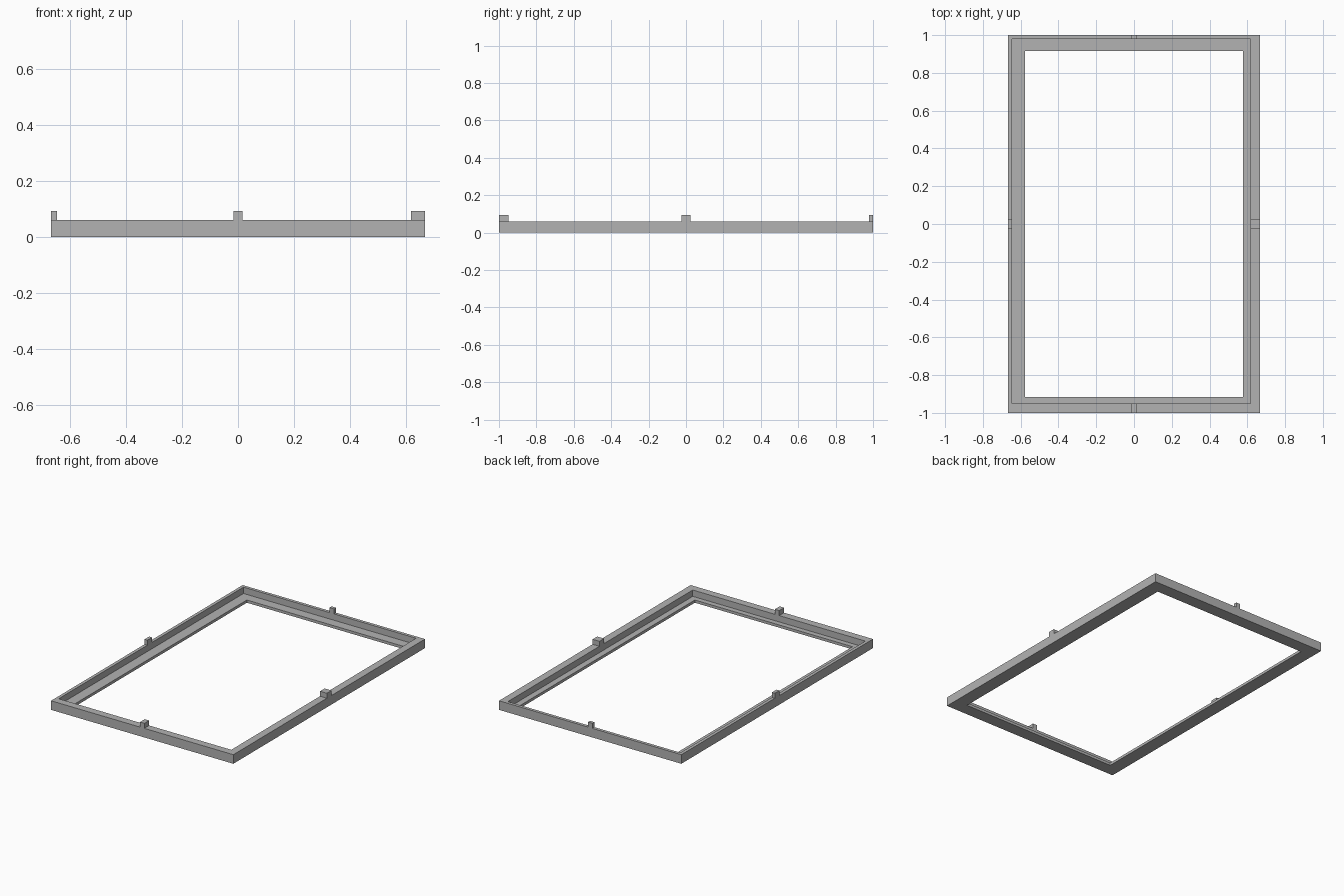
import bpy
import bmesh

cube = bpy.data.objects.get("Cube")
if cube:
    bpy.data.objects.remove(cube, do_unlink=True)

grey = bpy.data.materials.new("plain grey")
grey.use_nodes = True
colour = (0.45, 0.45, 0.45, 1)
grey.diffuse_color = colour
grey.node_tree.nodes["Principled BSDF"].inputs["Base Color"].default_value = colour

# Main sizes: outer half-width and half-length, rim, ledge and tab heights
W, L = 0.666, 1.0
RIM, LEDGE, TAB = 0.06, 0.018, 0.093
THIN, THICK = 0.021, 0.05
OUTER = (-W, W, -L, L)
RECESS = (-W + THIN, W - THICK, -L + THICK, L - THIN)
OPENING = (-0.576, 0.576, -0.915, 0.915)


def finish(name, bm):
    bmesh.ops.recalc_face_normals(bm, faces=bm.faces)
    mesh = bpy.data.meshes.new(name)
    bm.to_mesh(mesh)
    bm.free()
    mesh.materials.append(grey)
    obj = bpy.data.objects.new(name, mesh)
    bpy.context.collection.objects.link(obj)


def ring(bm, rect, z):
    x0, x1, y0, y1 = rect
    return [bm.verts.new((x, y, z)) for x, y in ((x0, y0), (x1, y0), (x1, y1), (x0, y1))]


# Stepped frame: rectangles joined into a closed loop
bm = bmesh.new()
rings = [ring(bm, rect, z) for rect, z in (
    (OUTER, 0), (OUTER, RIM), (RECESS, RIM),
    (RECESS, LEDGE), (OPENING, LEDGE), (OPENING, 0))]
for a, b in zip(rings, rings[1:] + rings[:1]):
    for i in range(4):
        j = (i + 1) % 4
        bm.faces.new((a[i], a[j], b[j], b[i]))
finish("stepped_frame", bm)


# Locating tabs, each as deep as the rim it stands on
def tab(name, rect):
    bm = bmesh.new()
    low, high = ring(bm, rect, RIM), ring(bm, rect, TAB)
    bm.faces.new(low)
    bm.faces.new(high)
    for i in range(4):
        j = (i + 1) % 4
        bm.faces.new((low[i], low[j], high[j], high[i]))
    finish(name, bm)


END, SIDE = 0.016, 0.024
tab("front_tab", (-END, END, -L, RECESS[2]))
tab("back_tab", (-END, END, RECESS[3], L))
tab("right_tab", (-W, RECESS[0], -SIDE, SIDE))
tab("left_tab", (RECESS[1], W, -SIDE, SIDE))
